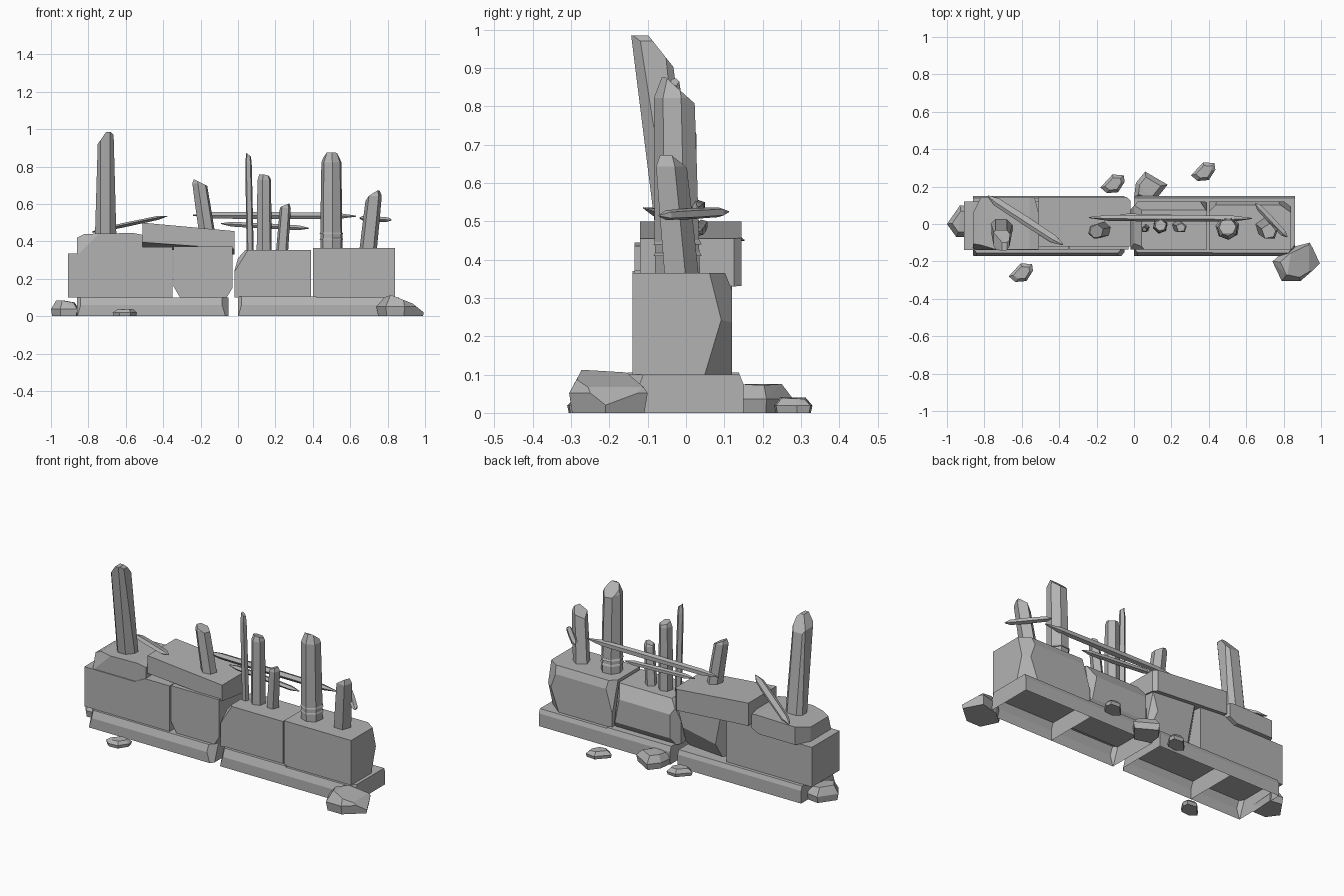
import bpy, bmesh, random
from math import cos, sin, pi
from mathutils import Vector

cube = bpy.data.objects.get("Cube")
if cube:
    bpy.data.objects.remove(cube, do_unlink=True)

stone = bpy.data.materials.new("grey_stone")
stone.use_nodes = True
grey = (0.45, 0.45, 0.45, 1)
stone.diffuse_color = grey
stone.node_tree.nodes["Principled BSDF"].inputs["Base Color"].default_value = grey


def finish(name, bm, open_bottom=False):
    bmesh.ops.recalc_face_normals(bm, faces=bm.faces)
    if open_bottom:
        under = [f for f in bm.faces if f.normal.z < -0.9]
        bmesh.ops.delete(bm, geom=under, context="FACES")
    mesh = bpy.data.meshes.new(name)
    bm.to_mesh(mesh)
    bm.free()
    mesh.materials.append(stone)
    ob = bpy.data.objects.new(name, mesh)
    bpy.context.collection.objects.link(ob)
    return ob


def chip(bm, cuts):
    """Slice off corners; each cut is a point and an outward direction."""
    for point, normal in cuts:
        geom = bm.verts[:] + bm.edges[:] + bm.faces[:]
        res = bmesh.ops.bisect_plane(bm, geom=geom, plane_co=point, plane_no=normal,
                                     clear_outer=True)
        edges = [e for e in res["geom_cut"] if isinstance(e, bmesh.types.BMEdge)]
        if edges:
            bmesh.ops.contextual_create(bm, geom=edges)


def prism(name, profile, y0, y1, cuts=(), open_bottom=False):
    """Extrude an x-z outline from y0 to y1, then chip it."""
    bm = bmesh.new()
    face = bm.faces.new([bm.verts.new((x, y0, z)) for x, z in profile])
    ext = bmesh.ops.extrude_face_region(bm, geom=[face])
    moved = [v for v in ext["geom"] if isinstance(v, bmesh.types.BMVert)]
    bmesh.ops.translate(bm, verts=moved, vec=(0, y1 - y0, 0))
    chip(bm, cuts)
    return finish(name, bm, open_bottom)


def post(name, foot, top, radius, sides=6, slant=(0.3, 0, 1), drop=0.02, turn=0.3):
    """Leaning faceted post with an obliquely broken, narrowed head."""
    bm = bmesh.new()
    foot, top = Vector(foot), Vector(top)
    rings = []
    for t, k in ((0, 1), (0.55, 0.95), (0.9, 0.9), (1, 0.55)):
        c = foot.lerp(top, t)
        rings.append([bm.verts.new((c.x + k * radius * cos(turn + 2 * pi * i / sides),
                                    c.y + k * radius * sin(turn + 2 * pi * i / sides), c.z))
                      for i in range(sides)])
    for a, b in zip(rings, rings[1:]):
        for i in range(sides):
            j = (i + 1) % sides
            bm.faces.new((a[i], a[j], b[j], b[i]))
    bm.faces.new(rings[0])
    bm.faces.new(rings[-1])
    chip(bm, [(top - Vector((0, 0, drop)), slant)])
    return finish(name, bm)


def beam(name, a, b, width, height):
    """Splintered bar, pointed at both ends."""
    a, b = Vector(a), Vector(b)
    along = b - a
    side = along.cross(Vector((0, 0, 1))).normalized()
    up = side.cross(along).normalized()
    bm = bmesh.new()
    for t, k in ((0, 0.15), (0.12, 0.9), (0.5, 1), (0.88, 0.9), (1, 0.15)):
        for i in range(5):
            w = 2 * pi * i / 5
            bm.verts.new(a + along * t + side * cos(w) * width * k / 2
                         + up * sin(w) * height * k / 2)
    bmesh.ops.convex_hull(bm, input=bm.verts)
    return finish(name, bm)


def rock(name, outline, height, seed, cuts=()):
    """Low boulder from a ground outline, bulging then shrinking to its top."""
    rnd = random.Random(seed)
    pts = [Vector((x, y, 0)) for x, y in outline]
    mid = sum(pts, Vector()) / len(pts)
    bm = bmesh.new()
    for z, k in ((0, 0.92), (0.45, 1), (1, 0.66)):
        for p in pts:
            q = mid.lerp(p, k)
            wobble = rnd.uniform(0.85, 1) if z == 1 else 1
            bm.verts.new((q.x, q.y, z * height * wobble))
    bmesh.ops.convex_hull(bm, input=bm.verts)
    loose = [v for v in bm.verts if not v.link_faces]
    bmesh.ops.delete(bm, geom=loose, context="VERTS")
    chip(bm, cuts)
    return finish(name, bm)


# Footing stones: hollow shells, open underneath, with sloped shoulders
for name, x0, x1, h in (("right_outer_footing", -0.86, -0.53, 0.1),
                        ("right_inner_footing", -0.53, -0.05, 0.1),
                        ("left_inner_footing", 0.0, 0.42, 0.105),
                        ("left_outer_footing", 0.42, 0.86, 0.1)):
    cuts = [((0, -0.17, 0.06), (0, -1, 0.4)), ((0, 0.15, 0.075), (0, 1, 0.4))]
    if x1 in (-0.05, 0.86):
        cuts.append(((x1, -0.13, 0.05), (1, -0.8, 0.3)))
    if x0 in (-0.86, 0.0):
        cuts.append(((x0, -0.15, 0.05), (-1, -0.8, 0.3)))
    prism(name, [(x0, 0), (x1, 0), (x1, h), (x0, h)], -0.17, 0.15, cuts, True)

# Wall blocks
prism("right_wall_block", [(-0.91, 0.1), (-0.35, 0.1), (-0.35, 0.37), (-0.51, 0.37),
                           (-0.58, 0.335), (-0.91, 0.335)], -0.14, 0.12)
prism("right_cap_stone", [(-0.86, 0.335), (-0.58, 0.335), (-0.51, 0.37), (-0.51, 0.435),
                          (-0.56, 0.445), (-0.82, 0.44), (-0.86, 0.42)], -0.135, 0.145,
      [((-0.82, 0.14, 0.4), (-1, 0.5, 0)), ((-0.53, 0.14, 0.4), (1, 0.25, 0)),
       ((-0.8, -0.13, 0.4), (-0.3, -1, 0.3))])
prism("middle_wall_block", [(-0.31, 0.1), (-0.06, 0.1), (-0.03, 0.15), (-0.03, 0.372),
                            (-0.345, 0.372), (-0.345, 0.16)], -0.135, 0.12,
      [((-0.29, 0.12, 0.25), (-1, 0.8, -0.2)), ((-0.07, 0.12, 0.2), (1, 0.9, -0.3)),
       ((-0.2, 0.12, 0.2), (0.1, 1, -0.5))])
slab = prism("tilted_slab", [(-0.51, 0.395), (-0.02, 0.36), (-0.02, 0.455), (-0.51, 0.5)],
             -0.12, 0.145, [((-0.04, 0.145, 0.4), (1, 1, 0))])
for v in slab.data.vertices:
    if v.co.y > 0 and v.co.z < 0.4:
        v.co.z -= 0.03
prism("chamfered_wall_block", [(-0.02, 0.1), (0.39, 0.1), (0.39, 0.355), (0.04, 0.355),
                               (0.0, 0.31), (-0.02, 0.24)], -0.135, 0.12,
      [((0.2, 0.12, 0.28), (0, 1, 0.6)), ((0.02, 0.12, 0.2), (-1, 0.9, 0)),
       ((0.02, -0.135, 0.3), (-0.8, -0.7, 0.5)), ((0.37, 0.12, 0.2), (1, 1, 0.2)),
       ((0.2, 0.12, 0.14), (0, 1, -0.6))])
prism("left_wall_block", [(0.4, 0.1), (0.84, 0.1), (0.84, 0.365), (0.4, 0.365)], -0.14, 0.12,
      [((0.84, 0.085, 0.27), (0.7, 1, 0.25)), ((0.84, 0.085, 0.22), (0.8, 1, -0.3)),
       ((0.42, 0.12, 0.25), (-1, 1, 0.3)), ((0.6, 0.12, 0.32), (0, 1, 0.4))])

# Tall slim pillar, cut upright and then leaned towards the front
pillar = prism("tall_pillar", [(-0.765, 0.42), (-0.65, 0.42), (-0.665, 0.97), (-0.68, 0.985),
                               (-0.705, 0.985), (-0.75, 0.92)], -0.075, 0.025,
               [((0, -0.03, 0.985), (0, 1.5, 1)), ((-0.74, 0.025, 0.6), (-1, 1, 0)),
                ((-0.68, 0.025, 0.6), (1, 1, 0)), ((-0.735, -0.075, 0.6), (-1, -0.9, 0)),
                ((-0.685, -0.075, 0.6), (1, -0.9, 0))])
for v in pillar.data.vertices:
    v.co.y -= 0.125 * (v.co.z - 0.44)

# Standing posts
post("slab_post", (-0.165, -0.03, 0.44), (-0.21, -0.04, 0.74), 0.045, 6, (0.5, 0, 1))
post("thin_post", (0.065, -0.02, 0.34), (0.055, -0.03, 0.875), 0.02, 5, (0.8, 0, 1), 0.01)
post("medium_post", (0.14, -0.01, 0.34), (0.14, -0.01, 0.77), 0.042, 6, (0.2, 0.3, 1))
post("short_post", (0.235, -0.01, 0.34), (0.255, -0.02, 0.605), 0.034, 5, (-0.4, 0, 1), 0.01)
post("thick_post", (0.5, -0.02, 0.35), (0.5, -0.03, 0.875), 0.061, 7, (0, 0.9, 1), 0.02)
post("leaning_post", (0.695, -0.015, 0.35), (0.73, -0.045, 0.675), 0.049, 5, (-0.7, 0.3, 1))

# Bands around the thick post
for i, z in enumerate((0.41, 0.44)):
    post(f"thick_post_band_{i + 1}", (0.5, -0.02, z), (0.5, -0.02, z + 0.012), 0.065, 7, drop=-1)

# Fallen bars
beam("long_bar", (-0.24, 0.035, 0.54), (0.63, 0.03, 0.535), 0.04, 0.04)
beam("lower_bar", (-0.09, 0.045, 0.495), (0.38, 0.03, 0.47), 0.035, 0.03)
beam("cross_bar", (0.65, 0.11, 0.525), (0.82, -0.07, 0.515), 0.04, 0.03)
beam("leaning_plank", (-0.78, 0.15, 0.45), (-0.38, -0.11, 0.535), 0.055, 0.025)

# Scattered rubble
rock("front_left_boulder", [(0.74, -0.2), (0.79, -0.305), (0.89, -0.305), (1.0, -0.21),
                            (0.94, -0.1), (0.82, -0.13)], 0.115, 1,
     [((0.84, -0.2, 0.105), (0.4, 0, 1)), ((0.95, -0.2, 0.055), (0.8, 0, 1))])
rock("right_end_boulder", [(-1.0, 0.0), (-0.95, -0.07), (-0.86, -0.07), (-0.85, 0.09),
                           (-0.93, 0.1)], 0.085, 2)
rock("back_boulder", [(0.0, 0.14), (0.1, 0.11), (0.18, 0.21), (0.06, 0.28), (0.01, 0.22)], 0.08, 3)
shape = ((-0.065, -0.02), (-0.03, -0.05), (0.03, -0.045), (0.065, 0.01), (0.06, 0.045), (0, 0.05))
for i, (x, y) in enumerate(((-0.605, -0.26), (-0.115, 0.215), (0.37, 0.28))):
    rock(f"small_stone_{i + 1}", [(x + px, y + py) for px, py in shape], 0.042, 4 + i)
